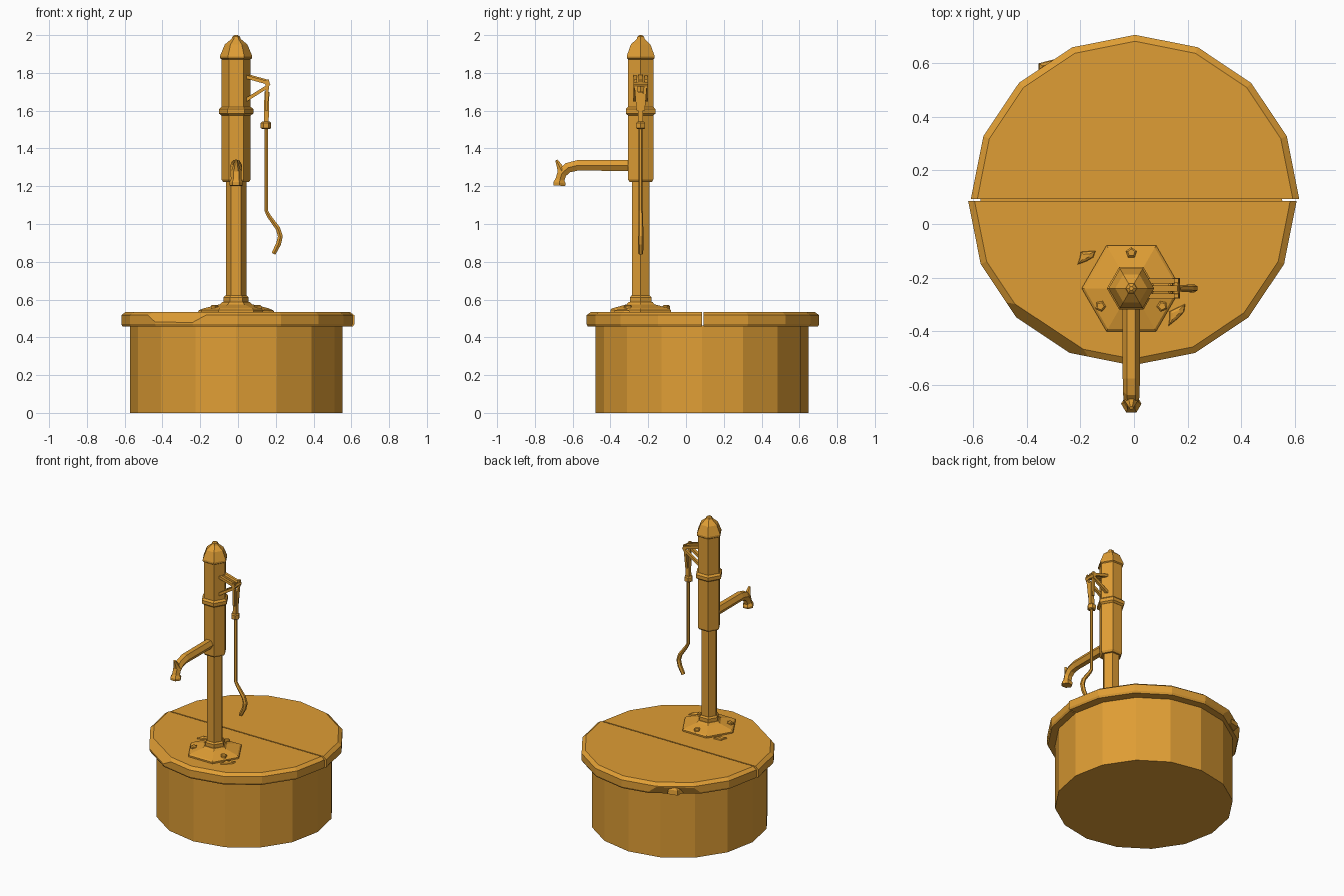
import bpy, bmesh, math
from mathutils import Vector

cube = bpy.data.objects.get("Cube")
if cube:
    bpy.data.objects.remove(cube)

ochre = bpy.data.materials.new("ochre")
ochre.use_nodes = True
COLOUR = (0.74, 0.34, 0.035, 1)
ochre.diffuse_color = COLOUR
ochre.node_tree.nodes["Principled BSDF"].inputs["Base Color"].default_value = COLOUR

PX, PY = -0.01, -0.24   # pump axis


def finish(name, bm):
    bmesh.ops.recalc_face_normals(bm, faces=bm.faces)
    mesh = bpy.data.meshes.new(name)
    bm.to_mesh(mesh)
    bm.free()
    mesh.materials.append(ochre)
    obj = bpy.data.objects.new(name, mesh)
    bpy.context.collection.objects.link(obj)
    return obj


def skin(bm, rings):
    """Join closed rings of points and cap both ends."""
    rings = [[bm.verts.new(p) for p in ring] for ring in rings]
    for a, b in zip(rings, rings[1:]):
        for i in range(len(a)):
            j = (i + 1) % len(a)
            bm.faces.new((a[i], a[j], b[j], b[i]))
    bm.faces.new(rings[0])
    bm.faces.new(rings[-1])


def tube(name, path, radii, sides=6, side=(1, 0, 0), phase=0.0):
    """Sweep a polygon along a path lying in the plane across 'side'."""
    pts = [Vector(p) for p in path]
    side = Vector(side)
    rings = []
    for i, p in enumerate(pts):
        tangent = (pts[min(i + 1, len(pts) - 1)] - pts[max(i - 1, 0)]).normalized()
        up = tangent.cross(side).normalized()
        angles = [math.tau * k / sides + phase for k in range(sides)]
        rings.append([p + radii[i] * (side * math.cos(a) + up * math.sin(a)) for a in angles])
    bm = bmesh.new()
    skin(bm, rings)
    return finish(name, bm)


def turned(name, profile, x=PX, y=PY, sides=6, phase=0.0):
    """Faceted upright part from (radius, height) pairs."""
    return tube(name, [(x, y, z) for r, z in profile], [r for r, z in profile], sides, phase=phase)


def bar(name, a, b, half):
    return tube(name, [a, b], [half * 1.414] * 2, 4, (0, 1, 0), math.pi / 4)


def lid_half(name, cx, cy, sign, chip_point, chip_normal):
    """Half of a sixteen-sided slab with a chamfered rim and one broken edge."""
    def ring(r, z):
        angles = [sign * math.pi * k / 8 for k in range(9)]
        return [(cx + r * math.cos(a), cy + r * math.sin(a), z) for a in angles]
    bm = bmesh.new()
    skin(bm, [ring(0.605, 0.457), ring(0.612, 0.47), ring(0.612, 0.517), ring(0.588, 0.535)])
    cut = bmesh.ops.bisect_plane(bm, geom=bm.verts[:] + bm.edges[:] + bm.faces[:],
                                 plane_co=chip_point, plane_no=chip_normal, clear_outer=True)
    edges = [e for e in cut["geom_cut"] if isinstance(e, bmesh.types.BMEdge)]
    bmesh.ops.holes_fill(bm, edges=edges, sides=0)
    return finish(name, bm)


def shard(name, centre, size, turn):
    """Low irregular flake."""
    shape = [1.0, 0.6, 0.9, 0.55, 1.1, 0.7, 0.85]
    rings = []
    for scale, z in ((1, -0.5), (0.85, 0.2), (0.4, 0.5)):
        ring = []
        for k, s in enumerate(shape):
            a = math.tau * k / len(shape)
            u, v = s * scale * size[0] * math.cos(a), s * scale * size[1] * math.sin(a)
            ring.append((centre[0] + u * math.cos(turn) - v * math.sin(turn),
                         centre[1] + u * math.sin(turn) + v * math.cos(turn),
                         centre[2] + z * size[2]))
        rings.append(ring)
    bm = bmesh.new()
    skin(bm, rings)
    return finish(name, bm)


# Well drum and the two slabs covering it
turned("well_drum", [(0.563, 0), (0.563, 0.462)], -0.01, 0.085, 16)
lid_half("front_lid", -0.006, 0.085, -1, (-0.32, -0.38, 0.535), (-0.45, -0.68, 0.58))
lid_half("back_lid", 0.004, 0.093, 1, (-0.34, 0.58, 0.5), (-0.5, 0.76, -0.42))
shard("broken_edge", (-0.33, 0.583, 0.485), (0.055, 0.032, 0.045), 0.65)

# Foot flange with bolts
turned("foot_flange", [(0.185, 0.533), (0.185, 0.545), (0.175, 0.553), (0.085, 0.575), (0.072, 0.588)])
for k in range(3):
    a = math.pi / 2 + math.tau * k / 3
    turned("flange_bolt", [(0.021, 0.545), (0.021, 0.566), (0.014, 0.572)],
           PX + 0.133 * math.cos(a), PY + 0.133 * math.sin(a), 5, a)
shard("left_flake", (0.155, -0.335, 0.539), (0.055, 0.028, 0.02), 0.8)
shard("right_flake", (-0.18, -0.12, 0.539), (0.045, 0.028, 0.02), 0.5)

# Pump column, barrel and cap
turned("foot_collar", [(0.062, 0.58), (0.066, 0.588), (0.066, 0.612), (0.056, 0.622)])
turned("column", [(0.054, 0.6), (0.054, 1.24)])
turned("barrel", [(0.068, 1.222), (0.077, 1.235), (0.077, 1.88)])
turned("barrel_ring", [(0.078, 1.575), (0.091, 1.585), (0.091, 1.608), (0.078, 1.62)])
turned("cap", [(0.077, 1.872), (0.085, 1.878), (0.085, 1.89), (0.06, 1.95),
               (0.024, 1.98), (0.02, 1.992), (0.008, 2.0)])

# Spout with flared mouth and a hook on its bend
tube("spout", [(PX, y, z) for y, z in ((-0.29, 1.31), (-0.575, 1.31), (-0.625, 1.298),
                                       (-0.657, 1.268), (-0.667, 1.235), (-0.67, 1.218), (-0.671, 1.203))],
     [0.033, 0.032, 0.031, 0.029, 0.028, 0.038, 0.036])
tube("spout_hook", [(PX, -0.655, 1.275), (PX, -0.672, 1.31), (PX, -0.686, 1.338)],
     [0.027, 0.016, 0.008])

# Handle bracket: two open triangular cheeks, a middle arm and a pivot pin
for offset in (-0.028, 0.028):
    y = PY + offset
    bar("bracket_top", (0.04, y, 1.78), (0.165, y, 1.745), 0.009)
    bar("bracket_brace", (0.04, y, 1.655), (0.16, y, 1.73), 0.009)
    bar("handle_fork", (0.157, y, 1.765), (0.15, PY + offset * 0.5, 1.6), 0.008)
bar("middle_arm", (0.03, PY, 1.788), (0.16, PY, 1.752), 0.011)
tube("pivot_pin", [(0.157, PY - 0.038, 1.74), (0.157, PY + 0.038, 1.74)], [0.014] * 2)

# Pump handle with its collar and bent grip
bar("handle_neck", (0.153, PY, 1.7), (0.149, PY, 1.53), 0.013)
turned("handle_collar", [(0.02, 1.503), (0.028, 1.508), (0.028, 1.535), (0.02, 1.542)], 0.148, PY)
tube("handle_rod", [(x, PY, z) for x, z in ((0.149, 1.52), (0.149, 1.07), (0.165, 1.04), (0.212, 0.975),
                                            (0.224, 0.935), (0.215, 0.895), (0.188, 0.843))],
     [0.011, 0.011, 0.012, 0.014, 0.015, 0.015, 0.013], 6, (0, 1, 0))
